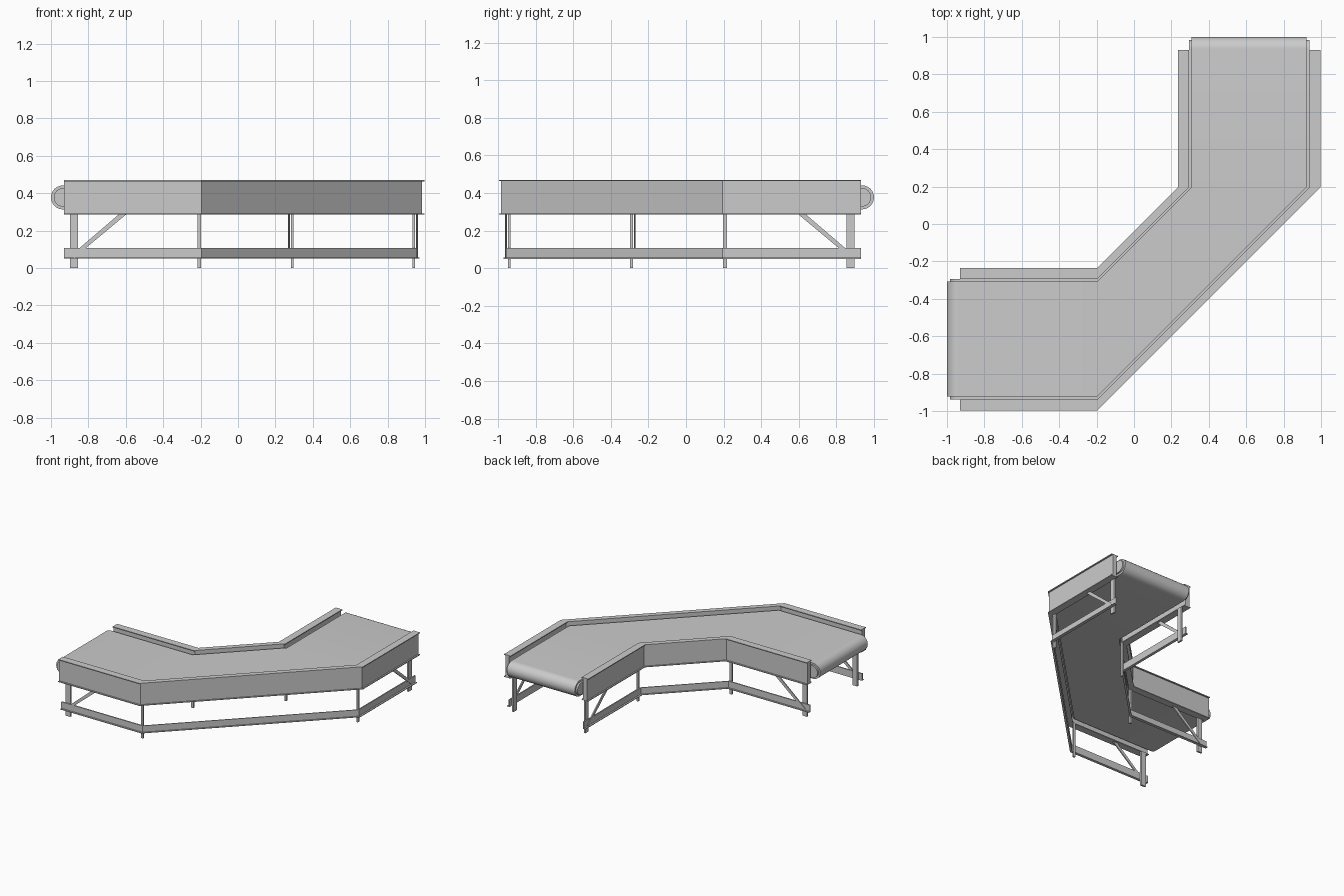
import bpy, bmesh, math

if "Cube" in bpy.data.objects:
    bpy.data.objects.remove(bpy.data.objects["Cube"])

END, BEND = -0.93, -0.195     # straight run: free end and bend (leg A along x, leg B along y)
CROSS = 1.23                  # outer offset o mirrors to inner offset CROSS - o


def place(leg, s, o, z):
    """Leg A runs along x, leg B is its reflection in the line y = -x."""
    return (s, -o, z) if leg == 0 else (o, -s, z)


def finish(name, bm, smooth=False):
    bmesh.ops.recalc_face_normals(bm, faces=bm.faces)
    me = bpy.data.meshes.new(name)
    bm.to_mesh(me)
    bm.free()
    ob = bpy.data.objects.new(name, me)
    bpy.context.collection.objects.link(ob)
    if smooth:
        bpy.ops.object.select_all(action='DESELECT')
        ob.select_set(True)
        bpy.context.view_layer.objects.active = ob
        bpy.ops.object.shade_smooth_by_angle(angle=math.radians(35))
    return ob


def rail(name, profile):
    """Sweep an (offset, height) profile along the bent path."""
    bm = bmesh.new()
    rings = [[bm.verts.new(place(l, s, o, z)) for o, z in profile]
             for l, s in ((0, END), (0, BEND), (1, BEND), (1, END))]
    n = len(profile)
    for a, b in zip(rings, rings[1:]):
        for i in range(n):
            j = (i + 1) % n
            bm.faces.new((a[i], a[j], b[j], b[i]))
    bm.faces.new(rings[0])
    bm.faces.new(rings[-1])
    return finish(name, bm)


def belt_loop(name, radius, o_in, o_out, zc=0.377, sc=-0.936, seg=16):
    """Closed loop with round ends, following the bend."""
    arc = [(sc - radius * math.sin(math.pi * i / seg),
            zc - radius * math.cos(math.pi * i / seg)) for i in range(seg + 1)]
    half = [(BEND, zc - radius)] + arc + [(BEND, zc + radius)]
    loop = [(0, s, z) for s, z in half] + [(1, s, z) for s, z in reversed(half)]
    bm = bmesh.new()
    sides = [[bm.verts.new(place(l, s, o, z)) for l, s, z in loop] for o in (o_in, o_out)]
    n, h = len(loop), len(half)
    for i in range(n):
        j = (i + 1) % n
        bm.faces.new((sides[0][i], sides[0][j], sides[1][j], sides[1][i]))
    for v in sides:
        bm.faces.new(v[:h])
        bm.faces.new(v[h:])
        bm.faces.new((v[0], v[h - 1], v[h], v[n - 1]))
    return finish(name, bm, True)


def plate(name, leg, outline, o0, o1):
    """Flat bar: an (along, height) outline given thickness across the path."""
    bm = bmesh.new()
    a, b = [[bm.verts.new(place(leg, s, o, z)) for s, z in outline] for o in (o0, o1)]
    n = len(outline)
    for i in range(n):
        j = (i + 1) % n
        bm.faces.new((a[i], a[j], b[j], b[i]))
    bm.faces.new(a)
    bm.faces.new(b)
    return finish(name, bm)


def rect(s0, s1, z0, z1):
    return [(s0, z0), (s1, z0), (s1, z1), (s0, z1)]


# belt and the slightly wider bed with rollers inside it
belt_loop("belt", 0.064, 0.307, 0.922)
belt_loop("roller_bed", 0.049, 0.293, 0.937)

# flanged side rail and angle-section lower rail
side = [(0.937, 0.285), (0.996, 0.285), (0.996, 0.292), (0.985, 0.292),
        (0.985, 0.463), (0.996, 0.463), (0.996, 0.47), (0.937, 0.47),
        (0.937, 0.463), (0.95, 0.463), (0.95, 0.292), (0.937, 0.292)]
lower = [(0.947, 0.05), (0.97, 0.05), (0.97, 0.056), (0.957, 0.056),
         (0.957, 0.108), (0.947, 0.108)]
brace = [(-0.89, 0.058), (-0.865, 0.058), (-0.595, 0.262),
         (-0.595, 0.287), (-0.625, 0.287), (-0.89, 0.085)]
brace = [(-0.892, 0.068), (-0.875, 0.055), (-0.598, 0.286), (-0.638, 0.286)]

for label, f in (("outer", lambda o: o), ("inner", lambda o: CROSS - o)):
    rail(label + "_side_rail", [(f(o), z) for o, z in side])
    rail(label + "_lower_rail", [(f(o), z) for o, z in lower])
    for leg, end in enumerate(("left", "back")):
        tag = f"{label}_{end}_"
        # end leg, bend post and diagonal brace
        plate(tag + "end_leg", leg, rect(-0.897, -0.855, 0, 0.287), f(0.933), f(0.947))
        plate(tag + "bend_post", leg, rect(-0.217, -0.197, 0, 0.287), f(0.933), f(0.947))
        plate(tag + "brace", leg, brace, f(0.953), f(0.962))
